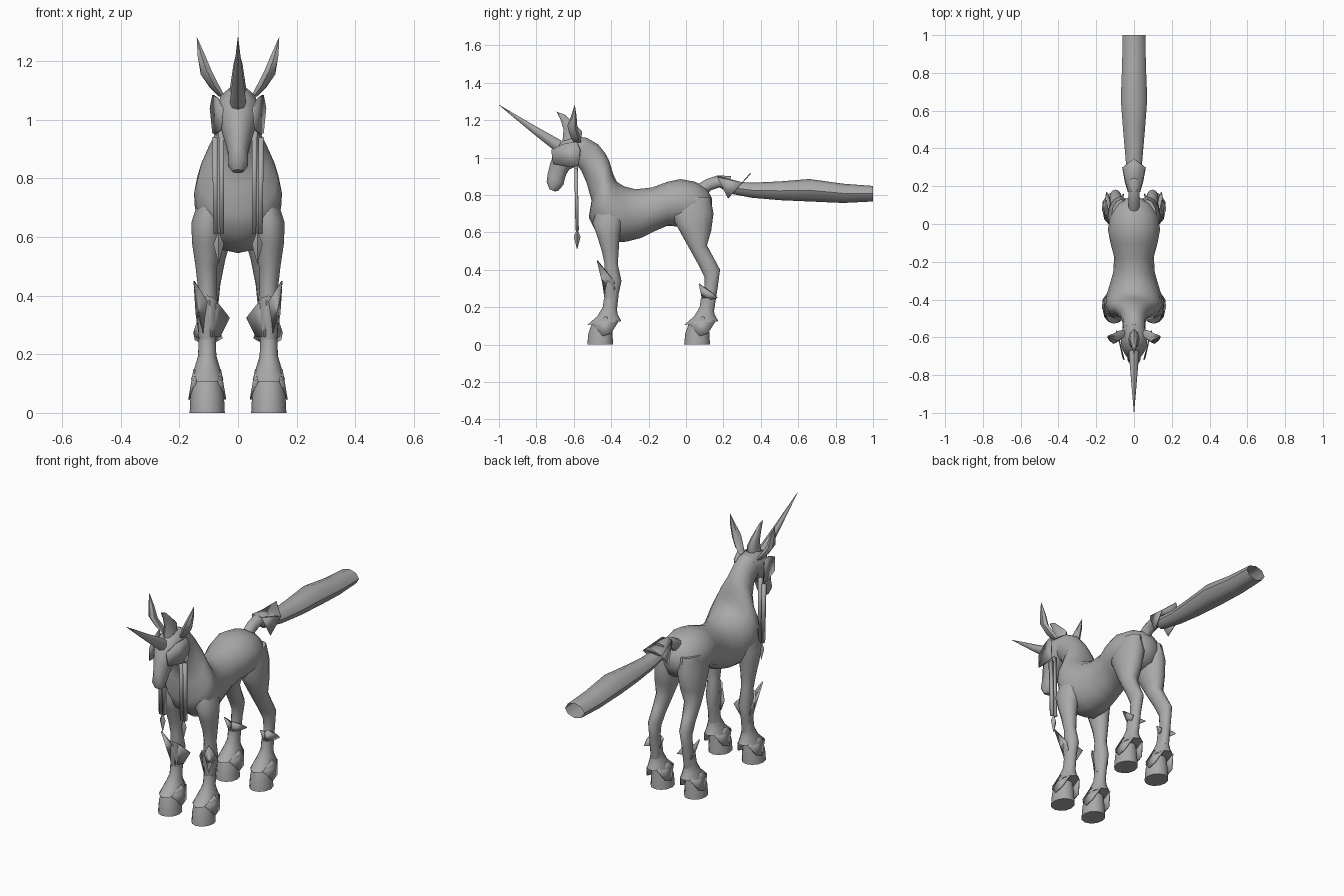
import bpy, bmesh, math

grey = bpy.data.materials.new("plain grey")
grey.diffuse_color = (0.4, 0.4, 0.4, 1)


def finish(name, bm, mirror, thick=0):
    bmesh.ops.recalc_face_normals(bm, faces=bm.faces)
    me = bpy.data.meshes.new(name)
    bm.to_mesh(me)
    bm.free()
    me.materials.append(grey)
    ob = bpy.data.objects.new(name, me)
    bpy.context.collection.objects.link(ob)
    if thick:
        m = ob.modifiers.new("thickness", 'SOLIDIFY')
        m.thickness, m.offset = thick, 0
    if mirror:
        ob.modifiers.new("mirror", 'MIRROR')
    return ob


def loft(name, rings, sides=12, x=0, mirror=False, cap_end=True, dy=0):
    """Skin of ellipses; ring = (y, z of one edge, y, z of other edge, half width[, centre x])."""
    bm = bmesh.new()
    loops = []
    for r in rings:
        ya, za, yb, zb, w = r[:5]
        cx = r[5] if len(r) > 5 else x
        loop = []
        for i in range(sides):
            a = 2 * math.pi * i / sides
            t = (1 - math.cos(a)) / 2
            loop.append(bm.verts.new((cx + w * math.sin(a), dy + ya + (yb - ya) * t, za + (zb - za) * t)))
        loops.append(loop)
    for p, q in zip(loops, loops[1:]):
        for i in range(sides):
            j = (i + 1) % sides
            bm.faces.new((p[i], p[j], q[j], q[i]))
    bm.faces.new(loops[0])
    if cap_end:
        bm.faces.new(loops[-1])
    return finish(name, bm, mirror)


def plate(name, pts, thick=0.006, mirror=True, dy=0):
    bm = bmesh.new()
    bm.faces.new([bm.verts.new((x, y + dy, z)) for x, y, z in pts])
    bmesh.ops.triangulate(bm, faces=bm.faces)
    return finish(name, bm, mirror, thick)


# Torso running from the rump through the chest and up the neck
loft("body_and_neck", [
    (0.14, 0.78, 0.14, 0.72, 0.03), (0.11, 0.835, 0.11, 0.66, 0.09),
    (0.05, 0.87, 0.05, 0.64, 0.125), (-0.03, 0.885, -0.03, 0.63, 0.138),
    (-0.10, 0.87, -0.10, 0.635, 0.125), (-0.18, 0.84, -0.17, 0.605, 0.105),
    (-0.27, 0.83, -0.24, 0.57, 0.11), (-0.33, 0.845, -0.32, 0.55, 0.13),
    (-0.37, 0.87, -0.40, 0.545, 0.148), (-0.385, 0.90, -0.48, 0.60, 0.15),
    (-0.395, 0.93, -0.52, 0.68, 0.135), (-0.41, 0.98, -0.505, 0.77, 0.105),
    (-0.43, 1.02, -0.53, 0.86, 0.075), (-0.47, 1.07, -0.56, 0.93, 0.062),
    (-0.53, 1.105, -0.59, 0.97, 0.062)], 16)

# Head with tapering muzzle
loft("head", [
    (-0.53, 1.105, -0.57, 0.97, 0.06), (-0.60, 1.115, -0.595, 0.95, 0.073),
    (-0.66, 1.09, -0.625, 0.935, 0.07), (-0.70, 1.04, -0.64, 0.91, 0.057),
    (-0.725, 0.97, -0.65, 0.88, 0.043), (-0.74, 0.91, -0.655, 0.855, 0.034),
    (-0.745, 0.87, -0.68, 0.825, 0.035), (-0.73, 0.83, -0.70, 0.818, 0.02)], 14)

# Horn, ears and forelock
loft("horn", [(-0.665, 1.09, -0.695, 1.03, 0.028), (-0.80, 1.165, -0.82, 1.13, 0.017),
              (-0.999, 1.282, -1.0, 1.28, 0.001)], 8)
loft("ear", [(-0.60, 1.08, -0.56, 1.08, 0.012, 0.055), (-0.62, 1.115, -0.565, 1.11, 0.02, 0.08),
             (-0.635, 1.17, -0.58, 1.15, 0.022, 0.108), (-0.615, 1.22, -0.585, 1.22, 0.015, 0.125),
             (-0.596, 1.28, -0.594, 1.28, 0.001, 0.14)], 6, mirror=True)
loft("forelock", [(-0.66, 1.09, -0.56, 1.10, 0.03), (-0.655, 1.15, -0.555, 1.14, 0.022),
                  (-0.67, 1.20, -0.59, 1.175, 0.016), (-0.692, 1.245, -0.65, 1.23, 0.003)], 8)

# Cheek guards, hanging ribbons and pendants
plate("cheek_guard", [(0.052, -0.72, 1.04), (0.058, -0.71, 0.965), (0.078, -0.62, 0.95),
                      (0.085, -0.575, 0.955), (0.094, -0.565, 1.04), (0.085, -0.585, 1.085),
                      (0.07, -0.65, 1.075)])
for label, x0, x1, top in (("inner", 0.048, 0.066, 0.97), ("outer", 0.07, 0.088, 0.94)):
    plate(label + "_ribbon", [(x0, -0.588, top), (x1, -0.588, top),
                              (x1 - 0.004, -0.582, 0.61), (x0, -0.582, 0.61)], 0.018)
loft("pendant", [(-0.584, 0.615, -0.58, 0.615, 0.003), (-0.60, 0.575, -0.564, 0.575, 0.018),
                 (-0.583, 0.51, -0.581, 0.51, 0.001)], 4, x=0.066, mirror=True)

# Tail: dock, flared sheath and long open tube
loft("tail_dock", [(0.06, 0.855, 0.11, 0.80, 0.03), (0.11, 0.885, 0.135, 0.825, 0.03),
                   (0.17, 0.905, 0.18, 0.84, 0.032), (0.24, 0.90, 0.23, 0.81, 0.045)], 10)
plate("sheath_top", [(-0.03, 0.17, 0.90), (-0.06, 0.30, 0.865), (0, 0.345, 0.915),
                     (0.06, 0.30, 0.865), (0.03, 0.17, 0.90)], mirror=False)
plate("sheath_side", [(0.03, 0.17, 0.895), (0.06, 0.30, 0.865), (0.046, 0.225, 0.78)])
loft("tail", [(0.22, 0.875, 0.22, 0.81, 0.035), (0.35, 0.865, 0.35, 0.785, 0.045),
              (0.50, 0.872, 0.50, 0.772, 0.058), (0.66, 0.885, 0.66, 0.765, 0.07),
              (0.84, 0.86, 0.84, 0.757, 0.063), (1.0, 0.848, 1.0, 0.765, 0.06)],
     8, cap_end=False)

# Legs
loft("front_leg", [
    (-0.47, 0.74, -0.33, 0.74, 0.04, 0.09), (-0.50, 0.65, -0.34, 0.65, 0.055, 0.104),
    (-0.475, 0.58, -0.355, 0.58, 0.05, 0.107), (-0.45, 0.50, -0.36, 0.50, 0.037, 0.108),
    (-0.435, 0.43, -0.365, 0.43, 0.032, 0.105), (-0.44, 0.35, -0.345, 0.34, 0.036, 0.103),
    (-0.43, 0.27, -0.36, 0.27, 0.028, 0.104), (-0.435, 0.18, -0.37, 0.18, 0.028, 0.104)],
    12, mirror=True)
loft("hind_leg", [
    (-0.06, 0.79, 0.13, 0.79, 0.05, 0.07), (-0.08, 0.69, 0.147, 0.70, 0.067, 0.072),
    (-0.03, 0.60, 0.135, 0.61, 0.06, 0.08), (0.02, 0.51, 0.112, 0.53, 0.044, 0.088),
    (0.07, 0.42, 0.15, 0.46, 0.034, 0.094), (0.10, 0.36, 0.182, 0.40, 0.032, 0.098),
    (0.10, 0.30, 0.17, 0.31, 0.027, 0.102), (0.085, 0.18, 0.15, 0.18, 0.028, 0.104)],
    12, mirror=True)

# Flared boots over the hooves, same shape front and back
for label, dy in (("front", 0), ("hind", 0.518)):
    loft(label + "_boot", [
        (-0.438, 0.25, -0.365, 0.25, 0.03), (-0.445, 0.20, -0.37, 0.19, 0.031),
        (-0.475, 0.15, -0.365, 0.16, 0.043), (-0.528, 0.105, -0.345, 0.125, 0.055)],
        12, x=0.105, mirror=True, dy=dy)
    loft(label + "_hoof", [(-0.50, 0.12, -0.40, 0.12, 0.048), (-0.522, 0.06, -0.393, 0.06, 0.057),
                           (-0.528, 0.0, -0.39, 0.0, 0.06)], 12, x=0.105, mirror=True, dy=dy)
    for side, s in (("outer", 1), ("inner", -1)):
        plate(label + "_" + side + "_boot_flap", [
            (0.105 + s * 0.038, -0.50, 0.11), (0.105 + s * 0.062, -0.445, 0.045),
            (0.105 + s * 0.058, -0.40, 0.06), (0.105 + s * 0.03, -0.36, 0.125),
            (0.105 + s * 0.044, -0.43, 0.15)], dy=dy)

# Shin guards with pointed corners
loft("front_shin_guard", [(-0.455, 0.40, -0.355, 0.33, 0.039), (-0.448, 0.33, -0.36, 0.28, 0.035),
                          (-0.435, 0.24, -0.365, 0.24, 0.03)], 10, x=0.104, mirror=True)
plate("front_outer_spike", [(0.105, -0.45, 0.38), (0.15, -0.475, 0.45), (0.142, -0.385, 0.34),
                            (0.135, -0.38, 0.29), (0.115, -0.43, 0.26)])
plate("front_inner_spike", [(0.10, -0.45, 0.385), (0.065, -0.42, 0.37), (0.03, -0.385, 0.325),
                            (0.062, -0.40, 0.26), (0.095, -0.435, 0.26)])
plate("hind_outer_spike", [(0.105, 0.09, 0.29), (0.135, 0.07, 0.325), (0.15, 0.14, 0.275),
                           (0.145, 0.168, 0.25), (0.11, 0.09, 0.23)])
plate("hind_inner_spike", [(0.105, 0.09, 0.30), (0.065, 0.11, 0.29), (0.055, 0.16, 0.255),
                           (0.10, 0.09, 0.23)])

# Smooth shading with crisp edges kept
bpy.ops.object.select_all(action='SELECT')
bpy.context.view_layer.objects.active = bpy.data.objects["body_and_neck"]
bpy.ops.object.shade_smooth_by_angle(angle=math.radians(45))
